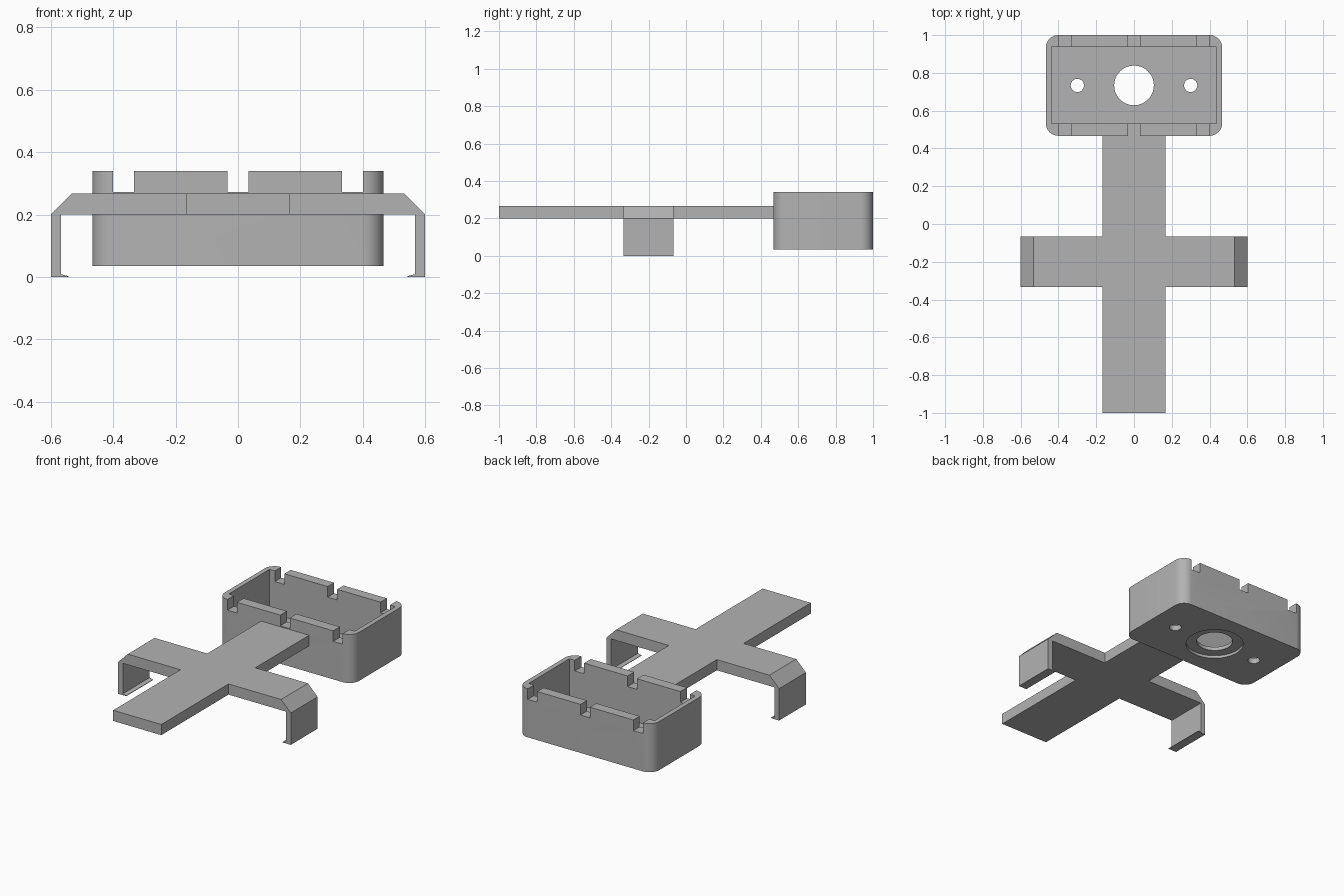
import bpy, bmesh, math
from mathutils import Vector

cube = bpy.data.objects.get("Cube")
if cube:
    bpy.data.objects.remove(cube, do_unlink=True)

grey = bpy.data.materials.new("plain grey")
grey.use_nodes = True
grey.diffuse_color = (0.45, 0.45, 0.45, 1)
grey.node_tree.nodes["Principled BSDF"].inputs["Base Color"].default_value = (0.45, 0.45, 0.45, 1)


def prism(name, outline, start, depth):
    """Extrude a closed outline; start lifts a 2D point to 3D, depth is the extrusion vector."""
    bm = bmesh.new()
    face = bm.faces.new([bm.verts.new(start(*p)) for p in outline])
    new = bmesh.ops.extrude_face_region(bm, geom=[face])["geom"]
    bmesh.ops.translate(bm, vec=depth, verts=[v for v in new if isinstance(v, bmesh.types.BMVert)])
    bmesh.ops.recalc_face_normals(bm, faces=bm.faces)
    mesh = bpy.data.meshes.new(name)
    bm.to_mesh(mesh)
    bm.free()
    mesh.materials.append(grey)
    obj = bpy.data.objects.new(name, mesh)
    bpy.context.collection.objects.link(obj)
    return obj


def upright(name, outline, z0, z1):
    return prism(name, outline, lambda x, y: (x, y, z0), Vector((0, 0, z1 - z0)))


def rect(x0, x1, y0, y1):
    return [(x0, y0), (x1, y0), (x1, y1), (x0, y1)]


def arc(cx, cy, r, a0, a1, steps):
    return [(cx + r * math.cos(math.radians(a0 + (a1 - a0) * i / steps)),
             cy + r * math.sin(math.radians(a0 + (a1 - a0) * i / steps))) for i in range(steps + 1)]


def circle(cx, cy, r):
    return arc(cx, cy, r, 0, 360, 48)[:-1]


def cut(obj, cutter):
    mod = obj.modifiers.new("cut", "BOOLEAN")
    mod.operation, mod.object, mod.solver = "DIFFERENCE", cutter, "EXACT"
    bpy.context.view_layer.objects.active = obj
    bpy.ops.object.modifier_apply(modifier=mod.name)
    bpy.data.objects.remove(cutter, do_unlink=True)


def smooth(obj):
    bpy.ops.object.select_all(action="DESELECT")
    obj.select_set(True)
    bpy.context.view_layer.objects.active = obj
    bpy.ops.object.shade_smooth_by_angle(angle=math.radians(30))


# Open box with rounded upright corners
HALF_W, FRONT, BACK, R = 0.467, 0.467, 1.0, 0.067
BASE, FLOOR, TOP = 0.035, 0.068, 0.34
MID = (FRONT + BACK) / 2
outline = []
for i, (sx, y) in enumerate([(1, BACK - R), (-1, BACK - R), (-1, FRONT + R), (1, FRONT + R)]):
    outline += arc(sx * (HALF_W - R), y, R, 90 * i, 90 * i + 90, 10)
box = upright("box", outline, BASE, TOP)
cut(box, upright("cavity", rect(-0.437, 0.437, 0.533, 0.937), FLOOR, 0.5))

# Rim notches through front and back walls
for x in (-0.367, 0, 0.367):
    cut(box, upright("notch", rect(x - 0.033, x + 0.033, 0.4, 1.1), 0.273, 0.5))

# Screw holes and central opening
for x in (-0.3, 0.3):
    cut(box, upright("hole", circle(x, MID, 0.035), 0, 0.2))
cut(box, upright("opening", circle(0, MID, 0.167), 0, 0.2))
smooth(box)

# Recessed ring in the opening
ring = upright("opening_ring", circle(0, MID, 0.167), 0.052, 0.075)
cut(ring, upright("bore", circle(0, MID, 0.105), 0, 0.2))
smooth(ring)

# Cross-shaped strap: long plate plus two bent arms with hooked legs
upright("strap_plate", rect(-0.167, 0.167, -1, FRONT), 0.2, 0.267)
arm = [(0.167, 0.2), (0.567, 0.2), (0.567, 0.009), (0.543, 0.003), (0.543, 0),
       (0.6, 0), (0.6, 0.2), (0.533, 0.267), (0.167, 0.267)]
for side, name in ((1, "left_arm"), (-1, "right_arm")):
    prism(name, arm, lambda x, z: (side * x, -0.333, z), Vector((0, 0.266, 0)))
